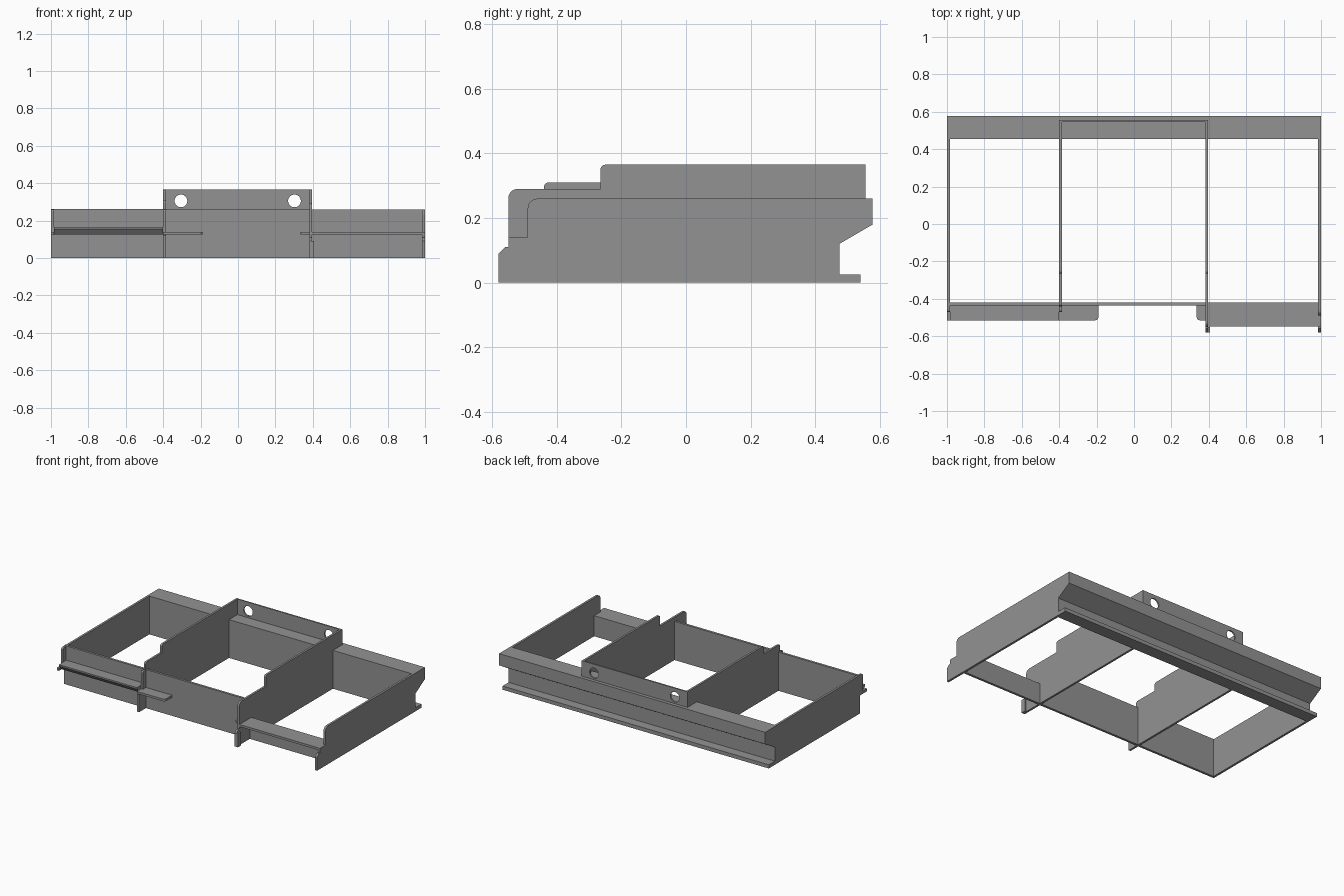
import bpy, bmesh, math
from mathutils import Vector

if "Cube" in bpy.data.objects:
    bpy.data.objects.remove(bpy.data.objects["Cube"])

grey = bpy.data.materials.new("metal_grey")
grey.diffuse_color = (0.29, 0.29, 0.29, 1)
grey.use_nodes = True
grey.node_tree.nodes["Principled BSDF"].inputs["Base Color"].default_value = grey.diffuse_color


def rounded(points, steps=5):
    """Expand (a, b, radius) corners into short arcs."""
    out = []
    n = len(points)
    for i, p in enumerate(points):
        c = Vector(p[:2])
        if len(p) == 2:
            out.append(c)
            continue
        a = c + (Vector(points[i - 1][:2]) - c).normalized() * p[2]
        b = c + (Vector(points[(i + 1) % n][:2]) - c).normalized() * p[2]
        o = a + b - c
        for k in range(steps + 1):
            t = k / steps * math.pi / 2
            out.append(o + (a - o) * math.cos(t) + (b - o) * math.sin(t))
    return out


def prism(name, points, lo, hi, axis="x"):
    """Extrude a flat outline from lo to hi along x (y,z outline) or z (x,y outline)."""
    def place(p, d):
        return (d, p[0], p[1]) if axis == "x" else (p[0], p[1], d)
    pts = rounded(points)
    bm = bmesh.new()
    bottom = [bm.verts.new(place(p, lo)) for p in pts]
    top = [bm.verts.new(place(p, hi)) for p in pts]
    bm.faces.new(bottom)
    bm.faces.new(top)
    for i in range(len(pts)):
        j = (i + 1) % len(pts)
        bm.faces.new((bottom[i], bottom[j], top[j], top[i]))
    bmesh.ops.recalc_face_normals(bm, faces=bm.faces)
    mesh = bpy.data.meshes.new(name)
    bm.to_mesh(mesh)
    bm.free()
    mesh.materials.append(grey)
    ob = bpy.data.objects.new(name, mesh)
    bpy.context.collection.objects.link(ob)
    return ob


def box(name, x0, x1, y0, y1, z0, z1):
    return prism(name, [(x0, y0), (x1, y0), (x1, y1), (x0, y1)], z0, z1, "z")


# Rear beam: overhanging top, sloped underside and a foot flange
prism("rear_beam", [(0.455, 0), (0.54, 0), (0.54, 0.025), (0.475, 0.025),
                    (0.475, 0.12), (0.578, 0.18), (0.578, 0.26), (0.455, 0.26)], -1, 1)

# Front foot shared by the right plate and right divider
foot = [(-0.55, 0.11), (-0.56, 0.11), (-0.58, 0.09), (-0.58, 0)]

# End plates
prism("right_plate", [(0.46, 0), (0.46, 0.26), (-0.49, 0.26, 0.03), (-0.49, 0.14),
                      (-0.55, 0.14)] + foot, 0.985, 1)
prism("left_plate", [(0.46, 0), (0.46, 0.26), (-0.47, 0.26, 0.012), (-0.47, 0.14),
                     (-0.515, 0.14), (-0.515, 0.122), (-0.435, 0.122), (-0.435, 0)], -1, -0.985)

# Stepped dividers, raised in the middle and running over the rear beam
back = [(0.46, 0), (0.46, 0.26), (0.555, 0.26), (0.555, 0.365), (-0.265, 0.365, 0.015)]
prism("right_divider", back + [(-0.265, 0.29), (-0.55, 0.29, 0.028)] + foot, 0.381, 0.395)
prism("left_divider", back + [(-0.265, 0.31), (-0.44, 0.31, 0.015), (-0.44, 0.26),
                              (-0.47, 0.26, 0.012), (-0.47, 0.12), (-0.51, 0.12),
                              (-0.51, 0)], -0.4, -0.386)
box("divider_foot", 0.39, 0.406, -0.58, -0.55, 0, 0.09)

# Front panels: tall on the left and centre, low on the right
box("front_panel", -1, 0.39, -0.437, -0.421, 0, 0.262)
box("front_panel_low", 0.39, 1, -0.437, -0.421, 0, 0.14)

# Front shelves with rounded tabs
prism("left_shelf", [(-0.43, 0.125), (-0.43, 0.165), (-0.515, 0.165),
                     (-0.515, 0.155), (-0.49, 0.125)], -0.985, -0.4)
prism("left_tab", [(-0.4, -0.43), (-0.4, -0.515), (-0.19, -0.515, 0.018), (-0.19, -0.43)],
      0.125, 0.14, "z")
box("right_shelf", 0.39, 0.99, -0.548, -0.43, 0.125, 0.14)
prism("right_tab", [(0.385, -0.43), (0.335, -0.43), (0.335, -0.515, 0.018), (0.385, -0.515)],
      0.125, 0.14, "z")

# Raised rear plate with two round holes
plate = box("raised_rear_plate", -0.39, 0.386, 0.545, 0.555, 0.26, 0.365)
for x in (-0.305, 0.302):
    bpy.ops.mesh.primitive_cylinder_add(vertices=32, radius=0.034, depth=0.1,
                                        location=(x, 0.55, 0.305),
                                        rotation=(math.pi / 2, 0, 0))
    cutter = bpy.context.object
    cutter.name = "hole_cutter"
    cutter.hide_render = True
    cutter.hide_set(True)
    mod = plate.modifiers.new("hole", "BOOLEAN")
    mod.operation = "DIFFERENCE"
    mod.solver = "EXACT"
    mod.object = cutter
